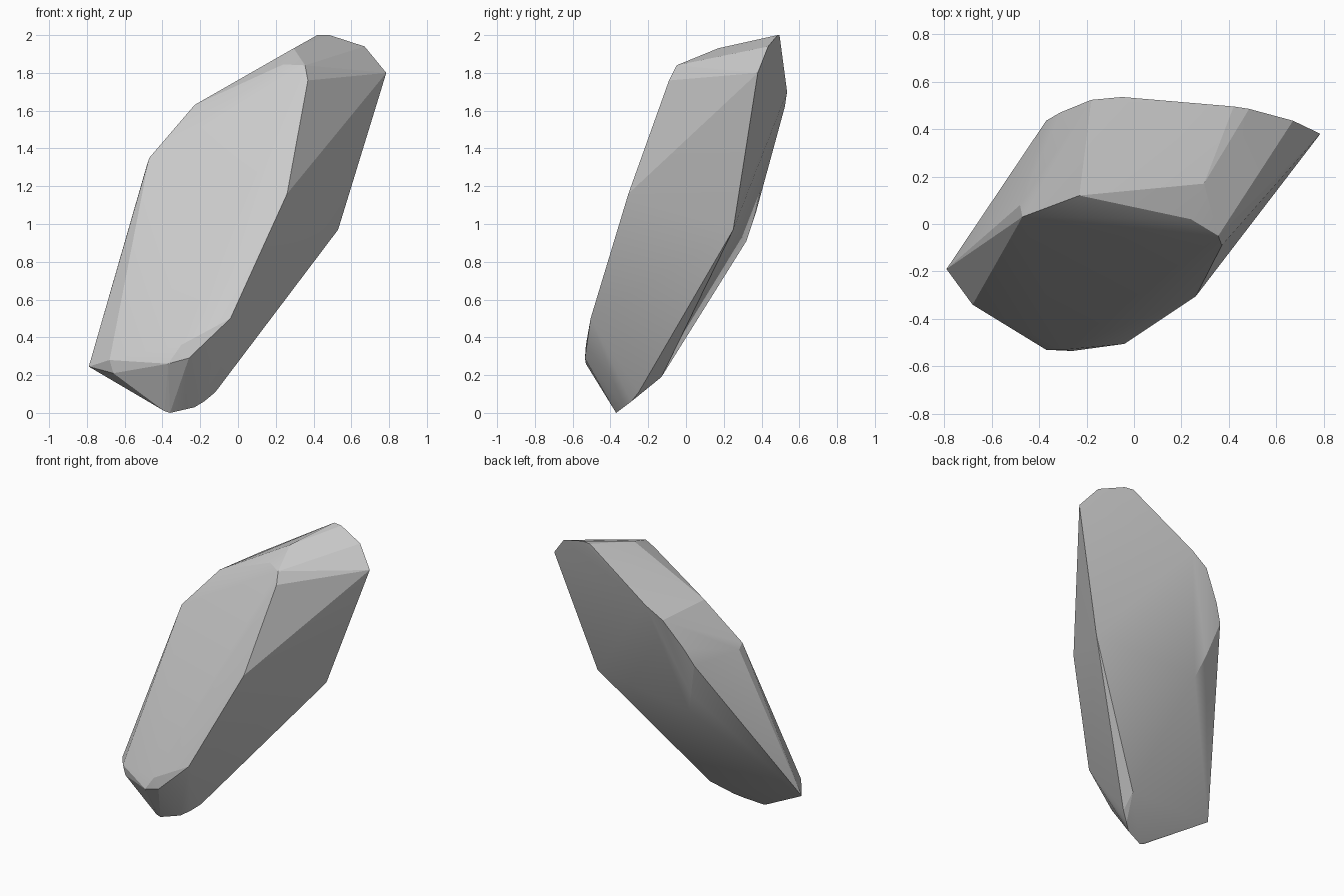
import bpy, bmesh, math

if "Cube" in bpy.data.objects:
    bpy.data.objects.remove(bpy.data.objects["Cube"])

# Corner points of the chipped stone, grouped by region (x, y, z)
base = [(-.36, -.37, 0), (-.39, -.37, .01), (-.23, -.33, .03), (-.18, -.29, .06),
        (-.12, -.25, .11), (-.10, -.13, .19)]
front_lower = [(-.79, -.19, .245), (-.68, -.34, .28), (-.66, -.34, .21),
               (-.37, -.53, .26), (-.26, -.535, .29), (-.30, -.53, .36), (-.04, -.505, .50)]
front_upper = [(.26, -.305, 1.16), (.37, -.09, 1.76), (.355, -.05, 1.84),
               (.24, .02, 1.845), (-.23, .12, 1.63), (-.47, .03, 1.35), (-.48, .08, 1.32)]
top = [(.295, .17, 1.93), (.42, .495, 2.0), (.485, .485, 2.0), (.67, .435, 1.94), (.785, .38, 1.80)]
back = [(.53, .25, .97), (-.25, .32, .91), (-.30, .37, 1.06), (-.37, .435, 1.31),
        (-.31, .47, 1.43), (-.18, .523, 1.62), (-.05, .535, 1.70)]

# Wrap the corners into one faceted solid
bm = bmesh.new()
for p in base + front_lower + front_upper + top + back:
    bm.verts.new(p)
bmesh.ops.convex_hull(bm, input=bm.verts[:])
bmesh.ops.delete(bm, geom=[v for v in bm.verts if not v.link_faces], context='VERTS')
bmesh.ops.recalc_face_normals(bm, faces=bm.faces[:])
mesh = bpy.data.meshes.new("stone")
bm.to_mesh(mesh)
bm.free()

stone = bpy.data.objects.new("stone", mesh)
bpy.context.collection.objects.link(stone)
bpy.context.view_layer.objects.active = stone
stone.select_set(True)

# Soften only the shallow facet joins
bpy.ops.object.shade_smooth_by_angle(angle=math.radians(15))
